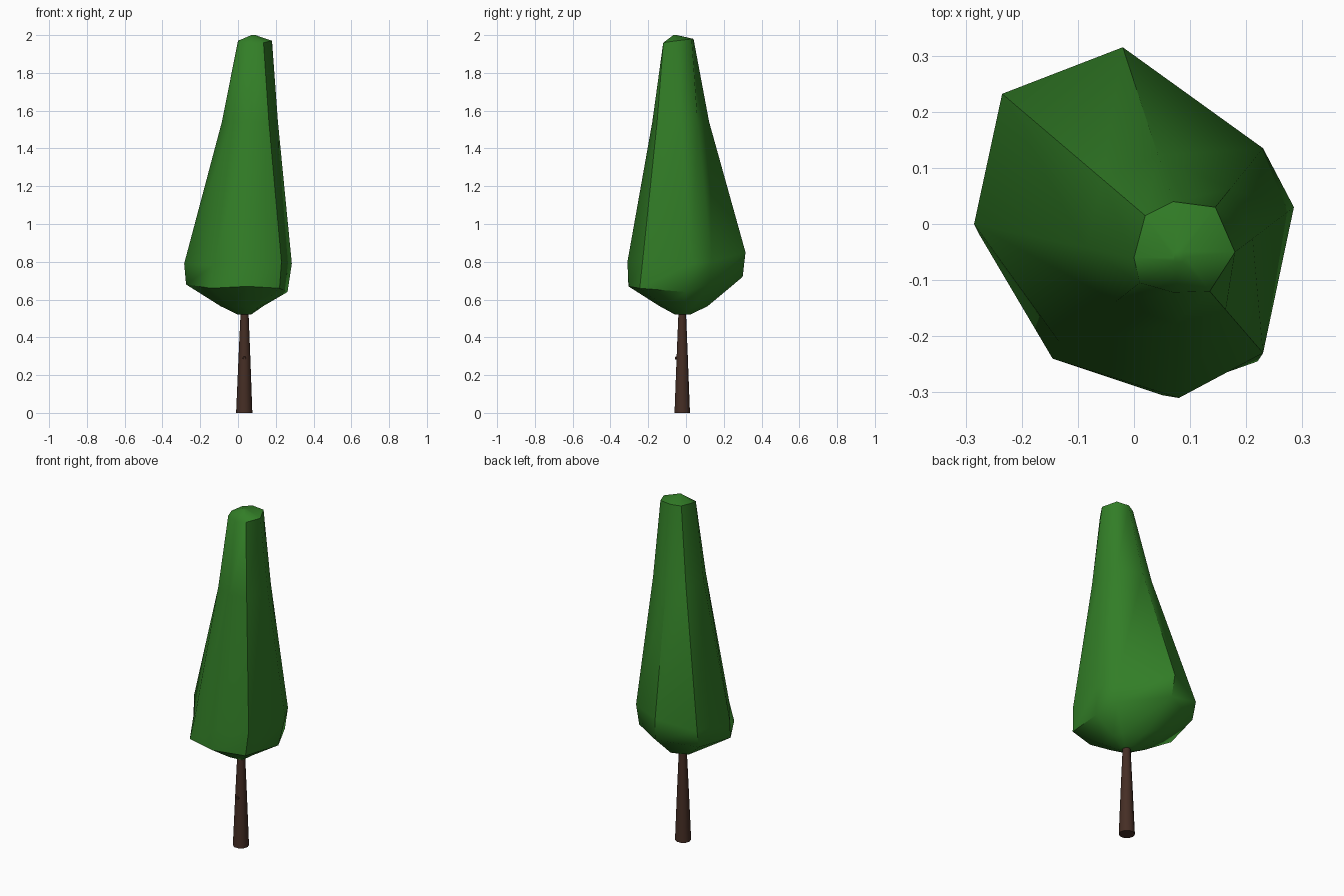
import bpy, bmesh, math
from mathutils import Vector, Matrix

if "Cube" in bpy.data.objects:
    bpy.data.objects.remove(bpy.data.objects["Cube"])


def material(name, color):
    m = bpy.data.materials.new(name)
    m.diffuse_color = (*color, 1)
    m.use_nodes = True
    m.node_tree.nodes["Principled BSDF"].inputs["Base Color"].default_value = m.diffuse_color
    return m


GREEN = material("leaf green", (0.032, 0.208, 0.02))
BROWN = material("bark brown", (0.06, 0.027, 0.018))


def loft(name, rings, mat, angle):
    """Skin a stack of rings, cap both ends, smooth below the angle."""
    bm = bmesh.new()
    rows = [[bm.verts.new(p) for p in ring] for ring in rings]
    n = len(rows[0])
    for a, b in zip(rows, rows[1:]):
        for i in range(n):
            j = (i + 1) % n
            bm.faces.new((a[i], a[j], b[j], b[i]))
    for row, sign in ((rows[0], -1), (rows[-1], 1)):
        bm.faces.new(row[::sign])
    bmesh.ops.recalc_face_normals(bm, faces=bm.faces)
    me = bpy.data.meshes.new(name)
    bm.to_mesh(me)
    bm.free()
    me.materials.append(mat)
    ob = bpy.data.objects.new(name, me)
    bpy.context.collection.objects.link(ob)
    bpy.ops.object.select_all(action='DESELECT')
    ob.select_set(True)
    bpy.context.view_layer.objects.active = ob
    bpy.ops.object.shade_smooth_by_angle(angle=math.radians(angle))
    return ob


def blend(a, b, t, z=None):
    out = [Vector(p).lerp(Vector(q), t) for p, q in zip(a, b)]
    if z is not None:
        for p in out:
            p.z = z
    return out


# Foliage: irregular eight-sided leaning cone with a rounded underside
lower = [(.262, 0, .64), (.22, .12, .68), (-.01, .30, .72), (-.23, .21, .70),
         (-.275, -.02, .68), (-.145, -.24, .66), (.05, -.305, .67), (.22, -.245, .66)]
wide = [(.285, .03, .79), (.23, .135, .80), (-.02, .315, .85), (-.235, .232, .80),
        (-.285, 0, .79), (-.13, -.215, .78), (.08, -.31, .80), (.23, -.23, .80)]
top = [(.18, -.05, 1.97), (.145, .03, 1.98), (.07, .04, 1.98), (.02, .015, 1.975),
       (0, -.06, 1.97), (.01, -.105, 1.96), (.07, -.122, 1.95), (.135, -.12, 1.96)]
base = [(.04, -.02, .52)] * 8
tip = [(.08, -.06, 2.0)] * 8
loft("foliage", [blend(base, lower, .13, .52), blend(base, lower, .42, .565),
                 lower, wide, blend(wide, top, .70, 1.54), top,
                 blend(tip, top, .12, 2.0)], GREEN, 50)


# Trunk: tapered round post running up into the foliage
def circle(x, y, z, r, n=10):
    return [(x + r * math.cos(2 * math.pi * i / n),
             y + r * math.sin(2 * math.pi * i / n), z) for i in range(n)]


loft("trunk", [circle(.033, -.02, 0, .043), circle(.034, -.02, .30, .031),
               circle(.035, -.02, .60, .018)], BROWN, 40)

# Small knot on the front of the trunk
knot = loft("trunk_knot", [circle(0, 0, 0, .012, 6), circle(0, 0, .02, .008, 6)], BROWN, 40)
knot.matrix_world = Matrix.Translation((.034, -.037, .29)) @ Matrix.Rotation(math.pi / 2, 4, 'X')
